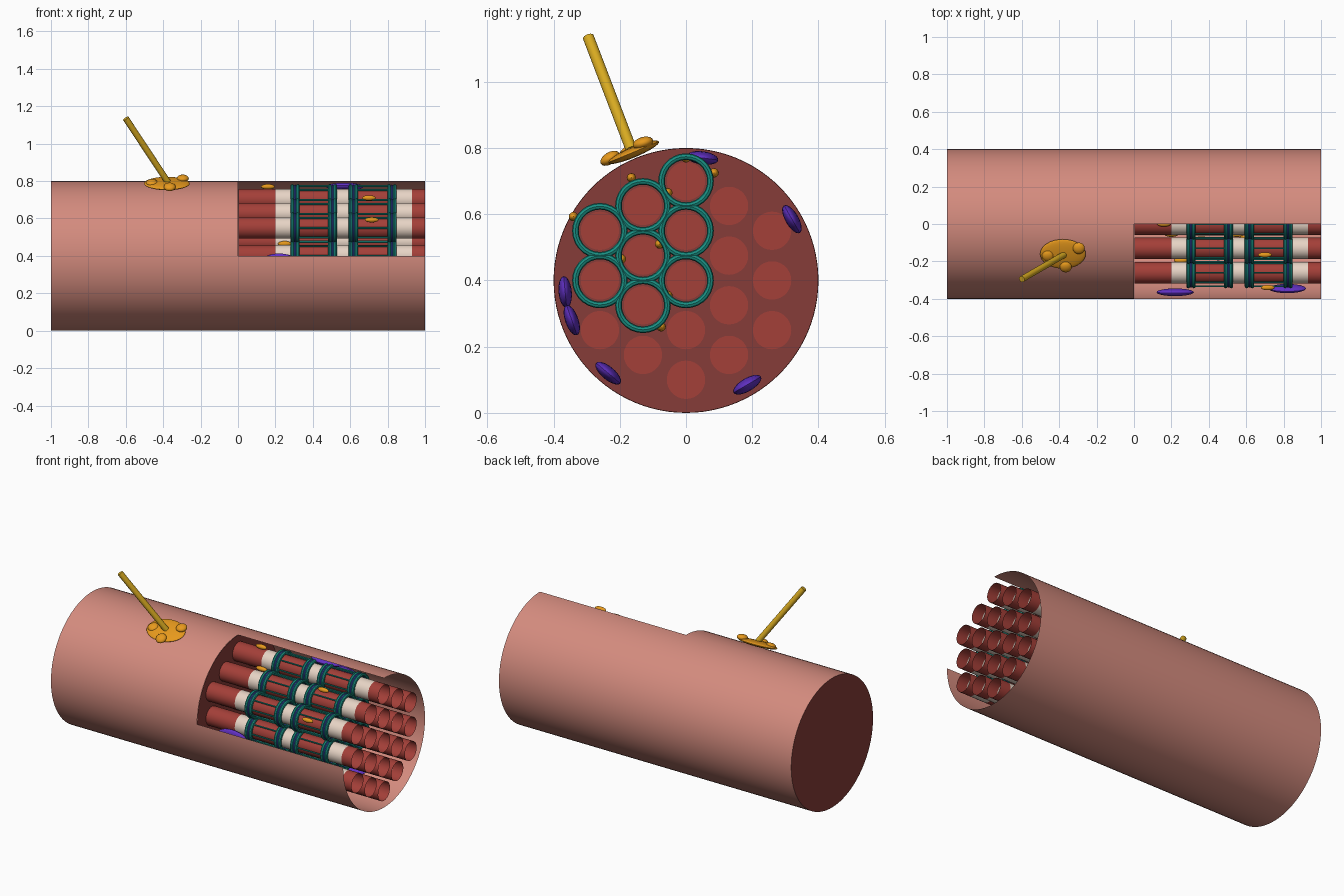
import bpy, bmesh, math
from mathutils import Vector, Matrix

if "Cube" in bpy.data.objects:
    bpy.data.objects.remove(bpy.data.objects["Cube"])

CZ, R = 0.4, 0.4  # axis height and radius of the main cylinder


def mat(name, r, g, b):
    m = bpy.data.materials.new(name)
    m.diffuse_color = (r, g, b, 1)
    m.use_nodes = True
    m.node_tree.nodes["Principled BSDF"].inputs["Base Color"].default_value = m.diffuse_color
    return m


PINK = mat("membrane_pink", 0.66, 0.26, 0.21)
CUT = mat("cut_face_red", 0.24, 0.045, 0.04)
RED = mat("dark_band_red", 0.37, 0.05, 0.04)
CREAM = mat("light_band_cream", 0.80, 0.66, 0.56)
TEAL = mat("reticulum_teal", 0.01, 0.28, 0.23)
BLUE = mat("tubule_blue", 0.03, 0.06, 0.35)
PURPLE = mat("nucleus_purple", 0.12, 0.03, 0.55)
ORANGE = mat("mitochondria_orange", 0.80, 0.32, 0.012)
GOLD = mat("axon_gold", 0.68, 0.40, 0.015)


def finish(bm, name, mats, normals=True):
    if normals:
        bmesh.ops.recalc_face_normals(bm, faces=bm.faces)
    me = bpy.data.meshes.new(name)
    bm.to_mesh(me)
    bm.free()
    for m in mats:
        me.materials.append(m)
    ob = bpy.data.objects.new(name, me)
    bpy.context.collection.objects.link(ob)
    bpy.ops.object.select_all(action='DESELECT')
    ob.select_set(True)
    bpy.context.view_layer.objects.active = ob
    bpy.ops.object.shade_smooth_by_angle(angle=math.radians(35))
    return ob


def circle(bm, x, y, z, r, n):
    return [bm.verts.new((x, y + r * math.cos(2 * math.pi * i / n),
                          z + r * math.sin(2 * math.pi * i / n))) for i in range(n)]


def bridge(bm, a, b, keep=lambda i: True, index=0):
    n = len(a)
    for i in range(n):
        if keep(i):
            j = (i + 1) % n
            bm.faces.new((a[i], a[j], b[j], b[i])[::-1]).material_index = index


def torus(bm, x, y, z, major, minor, n=28, k=8):
    loops = []
    for s in range(k):
        t = 2 * math.pi * s / k
        loops.append(circle(bm, x + minor * math.sin(t), y, z, major + minor * math.cos(t), n))
    for s in range(k):
        bridge(bm, loops[s], loops[(s + 1) % k])


def rod(bm, p, q, r, n=8):
    p, q = Vector(p), Vector(q)
    d = q - p
    m = Matrix.Translation((p + q) / 2) @ d.to_track_quat('Z', 'Y').to_matrix().to_4x4()
    bmesh.ops.create_cone(bm, cap_ends=True, segments=n, radius1=r, radius2=r,
                          depth=d.length, matrix=m)


def blob(bm, p, size, angle=0, seg=20):
    # ellipsoid whose local z points along the angle given in the y-z plane
    m = (Matrix.Translation(p) @ Matrix.Rotation(angle - math.pi / 2, 4, 'X')
         @ Matrix.Diagonal((*size, 1)))
    bmesh.ops.create_uvsphere(bm, u_segments=seg, v_segments=seg // 2, radius=1, matrix=m)


def outward(y, z):
    return math.atan2(z - CZ, y)


# outer membrane, front upper quarter removed on the right half
N = 96
bm = bmesh.new()
c0, c1, c2 = (circle(bm, x, 0, CZ, R, N) for x in (-1, 0, 1))
bridge(bm, c0, c1)
bridge(bm, c1, c2, lambda i: not N // 4 <= i < N // 2)
for v in [v for v in bm.verts if not v.link_faces]:
    bm.verts.remove(v)
finish(bm, "outer_membrane", [PINK], False)

# end disc and cut face
bm = bmesh.new()
bm.faces.new(circle(bm, -1, 0, CZ, R, N)[::-1])
finish(bm, "left_end_face", [CUT], False)
bm = bmesh.new()
bm.faces.new(circle(bm, 0, 0, CZ, R - 0.001, N))
finish(bm, "inner_cut_face", [CUT], False)

# banded fibrils: open tubes in a hexagonal bundle
centres = [(c * 0.13, CZ + (k - (n - 1) / 2) * 0.15)
           for c, n in ((-2, 3), (-1, 4), (0, 5), (1, 4), (2, 3)) for k in range(n)]
bands = [0.003, 0.20, 0.31, 0.51, 0.62, 0.82, 0.93, 1.0]
FR = 0.058
for num, (y, z) in enumerate(centres):
    bm = bmesh.new()
    loops = [circle(bm, x, y, z, FR, 28) for x in bands]
    for i in range(len(bands) - 1):
        bridge(bm, loops[i], loops[i + 1], index=i % 2)
    bm.faces.new(loops[0])
    finish(bm, f"fibril_{num + 1}", [RED, CREAM], False)

# reticulum sleeves: paired rings with rails, and a tubule between each pair
sleeved = [(y, z) for y, z in centres if y < 0.01 and z > 0.3
           and not (y < -0.2 and z > 0.6)]
for num, (y, z) in enumerate(sleeved):
    bm, tb = bmesh.new(), bmesh.new()
    for x in (0.305, 0.505, 0.617, 0.823):
        torus(bm, x - 0.015, y, z, 0.074, 0.01)
        torus(bm, x + 0.015, y, z, 0.074, 0.01)
        torus(tb, x, y, z, 0.074, 0.007)
    for xa, xb in ((0.32, 0.49), (0.632, 0.808)):
        for k in range(8):
            a = k * math.pi / 4
            dy, dz = 0.073 * math.cos(a), 0.073 * math.sin(a)
            rod(bm, (xa, y + dy, z + dz), (xb, y + dy, z + dz), 0.005, 6)
    finish(bm, f"reticulum_{num + 1}", [TEAL])
    finish(tb, f"tubules_{num + 1}", [BLUE])

# nuclei just under the membrane
for num, p in enumerate([(0.57, 0.05, 0.77), (0.5, 0.32, 0.585), (0.22, -0.365, 0.365),
                         (0.82, -0.345, 0.28), (0.45, -0.235, 0.12), (0.65, 0.185, 0.085)]):
    bm = bmesh.new()
    blob(bm, p, (0.1, 0.048, 0.02), outward(p[1], p[2]), 24)
    finish(bm, f"nucleus_{num + 1}", [PURPLE])

# mitochondria between the fibrils
for num, p in enumerate([(0.16, 0.0, 0.77), (0.70, -0.165, 0.71), (0.715, -0.34, 0.593),
                         (0.25, -0.195, 0.465), (0.36, -0.08, 0.51), (0.45, 0.085, 0.725),
                         (0.2, -0.055, 0.665), (0.55, -0.055, 0.355), (0.6, -0.075, 0.26)]):
    bm = bmesh.new()
    blob(bm, p, (0.037, 0.014, 0.014))
    finish(bm, f"mitochondrion_{num + 1}", [ORANGE])

# nerve ending: axon, end plate and its knobs
bm = bmesh.new()
rod(bm, (-0.60, -0.295, 1.135), (-0.375, -0.165, 0.795), 0.017, 20)
finish(bm, "axon", [GOLD])
bm = bmesh.new()
plate = (-0.38, -0.16, 0.787)
blob(bm, plate, (0.122, 0.085, 0.016), outward(-0.16, 0.787), 32)
finish(bm, "end_plate", [ORANGE])
for num, p in enumerate([(-0.295, -0.13, 0.815), (-0.365, -0.23, 0.769), (-0.46, -0.17, 0.79)]):
    bm = bmesh.new()
    blob(bm, p, (0.032, 0.032, 0.018), outward(p[1], p[2]))
    finish(bm, f"end_plate_knob_{num + 1}", [ORANGE])
